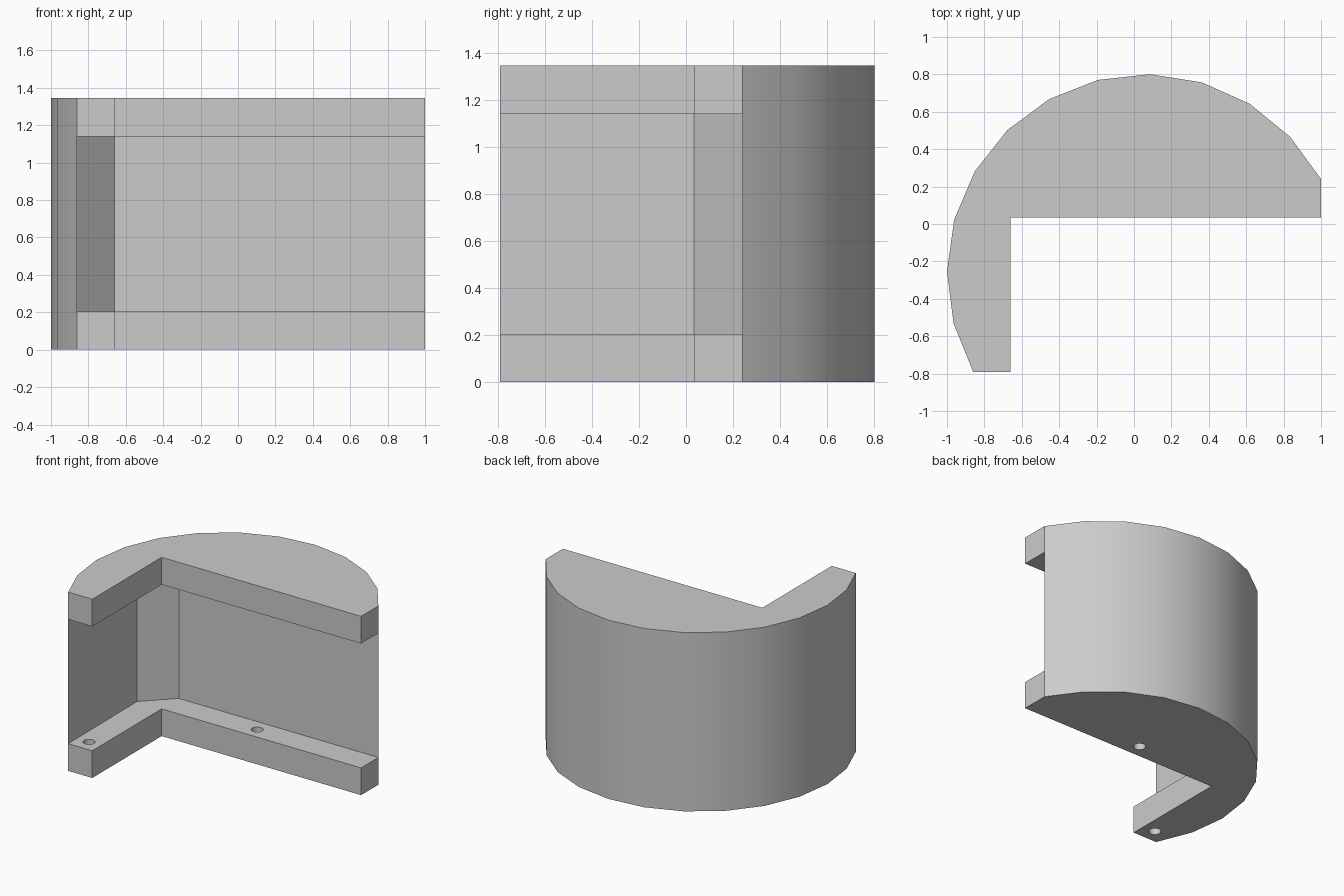
import bpy, bmesh
from math import radians, cos, sin

cube = bpy.data.objects.get("Cube")
if cube:
    bpy.data.objects.remove(cube, do_unlink=True)

# Heights of base, shelf top, upper shelf underside and top
LEVELS = (0.0, 0.205, 1.14, 1.345)
SEGMENTS = 12
RADIUS = 1.061
CENTRE = (0.061, -0.26)

# Curved outer wall, from the front tip round the back to the left end
arc = []
for i in range(SEGMENTS + 1):
    a = radians(210 + (28 - 210) * i / SEGMENTS)
    arc.append((CENTRE[0] + RADIUS * cos(a), CENTRE[1] + RADIUS * sin(a)))
arc[0] = (-0.86, -0.79)
arc[-1] = (1.0, 0.24)

shelf_edge = [(1.0, 0.035), (-0.66, 0.035), (-0.66, -0.79)]
inner_wall = [(-0.66, 0.24), (-0.865, 0.035)]

bm = bmesh.new()


def face(points):
    bm.faces.new([bm.verts.new(p) for p in points])


def flat(outline, z):
    face([(x, y, z) for x, y in outline])


def strip(path, low, high):
    for (ax, ay), (bx, by) in zip(path, path[1:]):
        face([(ax, ay, low), (bx, by, low), (bx, by, high), (ax, ay, high)])


# Outer wall, shelf rims and recessed inner wall
for k in range(3):
    low, high = LEVELS[k], LEVELS[k + 1]
    strip(arc, low, high)
    inside = inner_wall if k == 1 else shelf_edge
    strip([arc[-1]] + inside + [arc[0]], low, high)

# Base, top and the two ledges facing the recess
for z in (LEVELS[0], LEVELS[3]):
    flat(arc + shelf_edge, z)
for z in (LEVELS[1], LEVELS[2]):
    flat([arc[-1]] + shelf_edge + [arc[0]] + inner_wall[::-1], z)

bmesh.ops.remove_doubles(bm, verts=bm.verts, dist=0.0005)
bmesh.ops.recalc_face_normals(bm, faces=bm.faces)
mesh = bpy.data.meshes.new("corner_bracket")
bm.to_mesh(mesh)
bm.free()
bracket = bpy.data.objects.new("corner_bracket", mesh)
bpy.context.collection.objects.link(bracket)

# Plain grey
grey = bpy.data.materials.new("light_grey")
grey.use_nodes = True
grey.diffuse_color = (0.6, 0.6, 0.6, 1)
grey.node_tree.nodes["Principled BSDF"].inputs["Base Color"].default_value = (0.6, 0.6, 0.6, 1)
mesh.materials.append(grey)

# Screw holes through the lower shelf
for x, y in ((-0.76, -0.685), (0.065, 0.135)):
    bpy.ops.mesh.primitive_cylinder_add(vertices=24, radius=0.042, depth=0.4,
                                        location=(x, y, LEVELS[1] / 2))
    cutter = bpy.context.object
    cutter.name = "hole_cutter"
    cutter.hide_render = True
    cutter.data.materials.append(grey)
    hole = bracket.modifiers.new("screw_hole", "BOOLEAN")
    hole.operation = "DIFFERENCE"
    hole.solver = "EXACT"
    hole.object = cutter
    bpy.ops.object.select_all(action="DESELECT")
    bracket.select_set(True)
    bpy.context.view_layer.objects.active = bracket
    bpy.ops.object.modifier_apply(modifier=hole.name)
    bpy.data.objects.remove(cutter, do_unlink=True)

bpy.ops.object.shade_smooth_by_angle(angle=radians(30))
